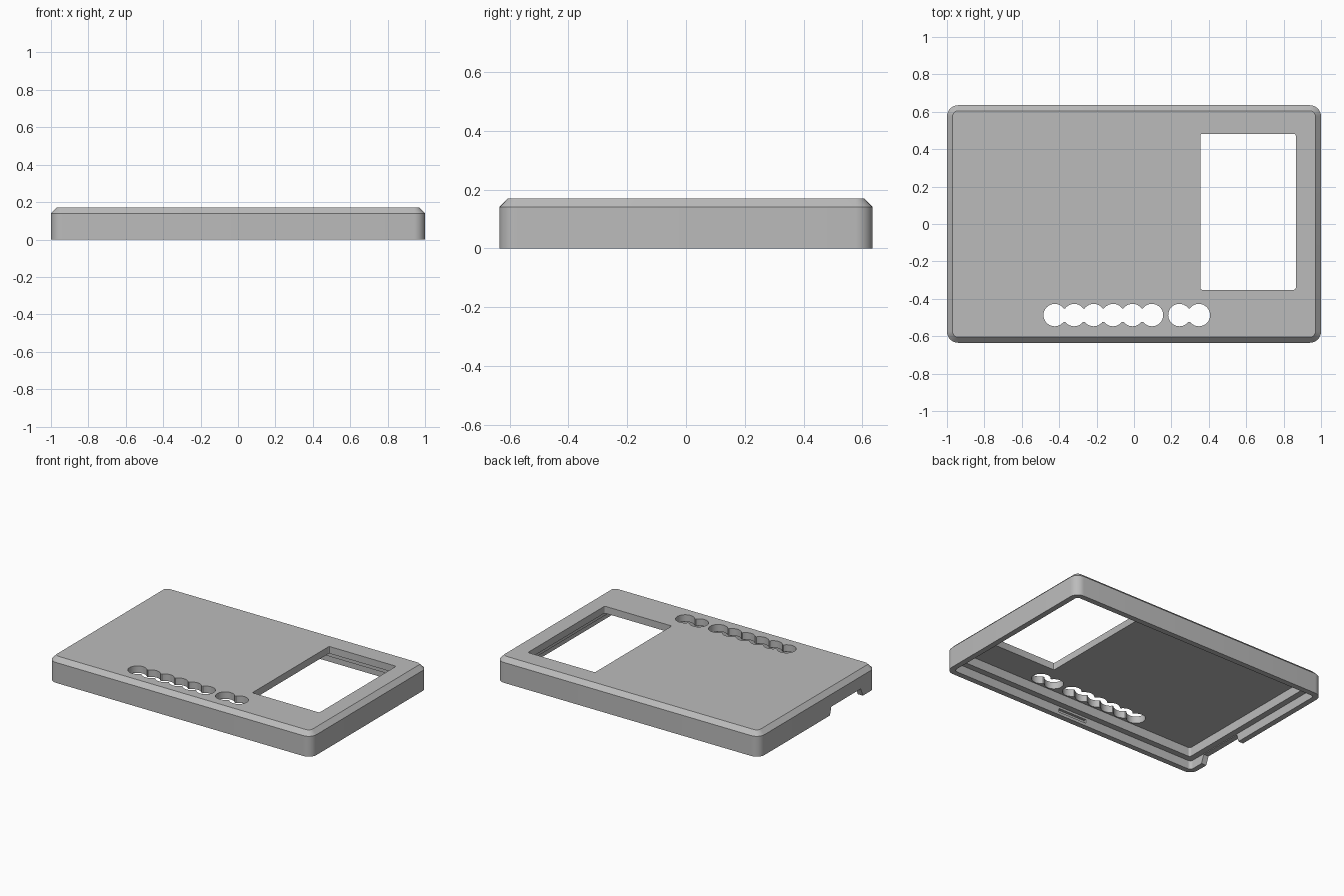
import bpy, bmesh
from math import sin, cos, pi

old = bpy.data.objects.get("Cube")
if old:
    bpy.data.objects.remove(old, do_unlink=True)

HALF_X, HALF_Y, RADIUS = 1.0, 0.635, 0.06

grey = bpy.data.materials.new("plain grey")
grey.use_nodes = True
colour = (0.5, 0.5, 0.5, 1)
grey.diffuse_color = colour
grey.node_tree.nodes["Principled BSDF"].inputs["Base Color"].default_value = colour


def make_object(name, bm):
    bmesh.ops.recalc_face_normals(bm, faces=bm.faces[:])
    mesh = bpy.data.meshes.new(name)
    bm.to_mesh(mesh)
    bm.free()
    mesh.materials.append(grey)
    obj = bpy.data.objects.new(name, mesh)
    bpy.context.collection.objects.link(obj)
    return obj


def rounded_rect(hx, hy, r, steps=8):
    """Counter-clockwise outline of a rectangle with round corners."""
    points = []
    for i, (sx, sy) in enumerate([(1, 1), (-1, 1), (-1, -1), (1, -1)]):
        for k in range(steps + 1):
            a = pi / 2 * (i + k / steps)
            points.append((sx * (hx - r) + r * cos(a), sy * (hy - r) + r * sin(a)))
    return points


def loft(name, rings):
    """Skin closed rings of equal length and cap both ends."""
    bm = bmesh.new()
    loops = [[bm.verts.new(p) for p in ring] for ring in rings]
    for a, b in zip(loops, loops[1:]):
        for i in range(len(a)):
            j = (i + 1) % len(a)
            bm.faces.new((a[i], a[j], b[j], b[i]))
    bm.faces.new(loops[0])
    bm.faces.new(loops[-1])
    return make_object(name, bm)


def prism(name, outline, z0, z1):
    return loft(name, [[(x, y, z) for x, y in outline] for z in (z0, z1)])


def box(name, x0, x1, y0, y1, z0, z1):
    return prism(name, [(x0, y0), (x1, y0), (x1, y1), (x0, y1)], z0, z1)


def cut(target, cutter):
    cutter.hide_render = True
    mod = target.modifiers.new("cut", "BOOLEAN")
    mod.operation = "DIFFERENCE"
    mod.solver = "EXACT"
    mod.object = cutter
    bpy.context.view_layer.objects.active = target
    bpy.ops.object.modifier_apply(modifier=mod.name)
    bpy.data.objects.remove(cutter, do_unlink=True)


# Hollow cover: (inset, height) from the inner ceiling, round the rim, to the top
profile = [(0.08, 0.122), (0.08, 0.06), (0.038, 0.06), (0.038, 0),
           (0, 0), (0, 0.14), (0.03, 0.17)]
cover = loft("cover", [
    [(x, y, z) for x, y in rounded_rect(HALF_X - d, HALF_Y - d, max(RADIUS - d, 0.015))]
    for d, z in profile])

# Display window
window = [(x + 0.61, y + 0.065) for x, y in rounded_rect(0.255, 0.417, 0.01, 3)]
cut(cover, prism("window_cutter", window, 0.09, 0.25))

# Two rows of joined round button holes
def button_row(first, count):
    pitch, r, y = 0.104, 0.06, -0.487
    for i in range(count):
        x = first + i * pitch
        circle = [(x + r * cos(k * pi / 16), y + r * sin(k * pi / 16)) for k in range(32)]
        cut(cover, prism("button_cutter", circle, 0.09, 0.25))
    cut(cover, box("bridge_cutter", first, first + (count - 1) * pitch,
                   y - 0.036, y + 0.036, 0.09, 0.25))

button_row(-0.424, 6)
button_row(0.243, 2)

# Cable notch in the side wall, with slanted ends
cut(cover, loft("notch_cutter", [
    [(x, y, z) for y, z in [(-0.5, -0.02), (-0.13, -0.02), (-0.15, 0.055), (-0.47, 0.055)]]
    for x in (-1.1, -0.9)]))

# Snap recesses inside the front and back lips
for side in (-1, 1):
    y0, y1 = sorted((side * 0.58, side * 0.615))
    cut(cover, box("snap_cutter", -0.11, 0.11, y0, y1, 0.02, 0.045))

# Smooth round corners, crisp edges
bpy.ops.object.select_all(action="DESELECT")
cover.select_set(True)
bpy.context.view_layer.objects.active = cover
bpy.ops.object.shade_smooth_by_angle(angle=pi / 6)
